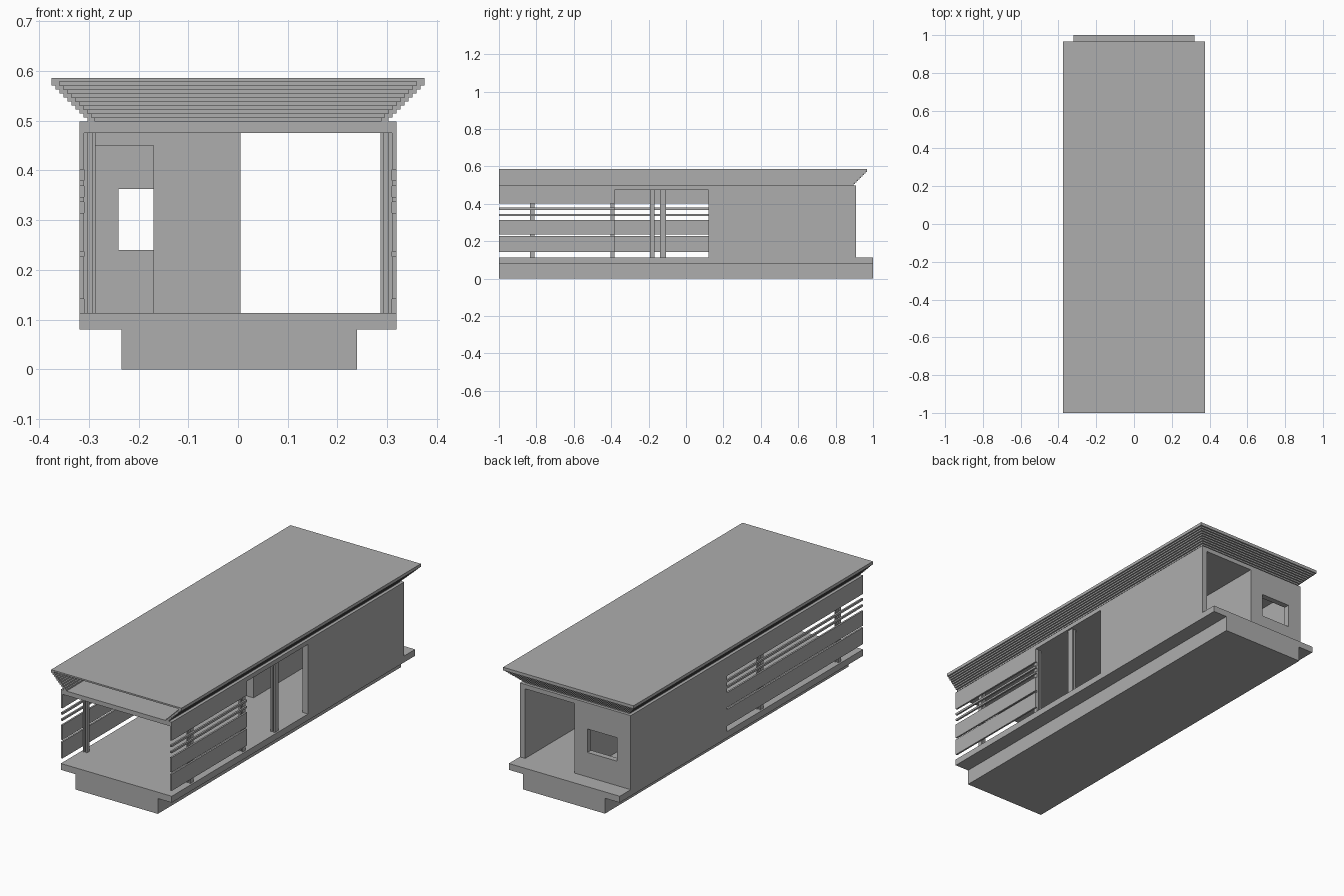
import bpy
import bmesh

cube = bpy.data.objects.get("Cube")
if cube:
    bpy.data.objects.remove(cube, do_unlink=True)

GREY = bpy.data.materials.new("plain grey")
colour = (0.42, 0.42, 0.42, 1)
GREY.diffuse_color = colour
GREY.use_nodes = True
GREY.node_tree.nodes["Principled BSDF"].inputs["Base Color"].default_value = colour

FLOOR, CEILING, SLAB_TOP = 0.113, 0.475, 0.498
OUT, IN = 0.319, 0.288          # outer and inner wall planes
FRONT, BACK = -1.0, 0.91
SPLIT = 0.12                    # where the enclosed rooms begin


def boxes(name, spans):
    """One object from boxes, each given as (x0, x1), (y0, y1), (z0, z1)."""
    bm = bmesh.new()
    for span in spans:
        cube_verts = bmesh.ops.create_cube(bm, size=1)["verts"]
        for v in cube_verts:
            for axis, (low, high) in enumerate(span):
                v.co[axis] = low if v.co[axis] < 0 else high
    mesh = bpy.data.meshes.new(name)
    bm.to_mesh(mesh)
    bm.free()
    mesh.materials.append(GREY)
    obj = bpy.data.objects.new(name, mesh)
    bpy.context.collection.objects.link(obj)
    return obj


def side_span(side, near, far):
    return tuple(sorted((side * near, side * far)))


# Plinth, floor and ceiling slabs
boxes("plinth", [((-0.234, 0.239), (FRONT, 1), (0, 0.08))])
boxes("floor_slab", [((-OUT, OUT), (FRONT, 1), (0.08, FLOOR))])
boxes("ceiling_slab", [((-OUT, OUT), (FRONT, BACK), (CEILING, SLAB_TOP))])

# Solid side walls of the enclosed part
full = (FLOOR, CEILING)
for side, label in ((1, "left"), (-1, "right")):
    boxes(label + "_wall", [(side_span(side, IN, OUT), (SPLIT, BACK), full)])

# Back wall with a window hole
back_y = (BACK - 0.03, BACK)
window_x, window_z = (-0.24, -0.07), (0.24, 0.362)
boxes("back_wall", [
    ((-IN, window_x[0]), back_y, full),
    ((window_x[1], 0.005), back_y, full),
    (window_x, back_y, (FLOOR, window_z[0])),
    (window_x, back_y, (window_z[1], CEILING)),
])

# Inner walls: corridor wall, and cross wall with a doorway
boxes("corridor_wall", [((-0.025, 0.005), (SPLIT, BACK - 0.03), full)])
cross_y = (SPLIT, SPLIT + 0.03)
boxes("cross_wall", [
    ((-0.17, -0.025), cross_y, full),
    ((-IN, -0.17), cross_y, (0.45, CEILING)),
])

# Horizontal cladding boards around the open porch
board_heights = [(0.141, 0.227), (0.237, 0.314), (0.336, 0.346),
                 (0.368, 0.379), (0.402, CEILING)]
for side, label, end in ((1, "left", -0.381), (-1, "right", SPLIT)):
    boxes(label + "_boards", [
        (side_span(side, 0.310, OUT), (FRONT, end), z) for z in board_heights])


# Posts, each a pair of thin uprights with a slot between
def post(name, side, y0, y1):
    boxes(name, [(side_span(side, x, x + 0.008), (y0, y1), full)
                 for x in (0.286, 0.302)])


post("left_front_post", 1, -0.833, -0.81)
post("left_middle_post", 1, -0.404, -0.381)
post("left_door_post", 1, -0.14, -0.108)
post("right_front_post", -1, -0.833, -0.81)
post("right_middle_post", -1, -0.193, -0.168)

# Stepped hollow cornice on three sides, open at the front
STEP, STRIP = 0.008, 0.016
cornice = []
for i in range(10):
    x = 0.303 + STEP * i
    y = 0.895 + STEP * i
    z = (SLAB_TOP + STEP * i, SLAB_TOP + STEP * (i + 1))
    for side in (1, -1):
        cornice.append((side_span(side, x - STRIP, x), (FRONT, y), z))
    cornice.append(((STRIP - x, x - STRIP), (y - STRIP, y), z))
boxes("stepped_cornice", cornice)

# Flat roof plate
boxes("roof_plate", [((-0.375, 0.375), (FRONT, 0.967), (0.578, 0.586))])
